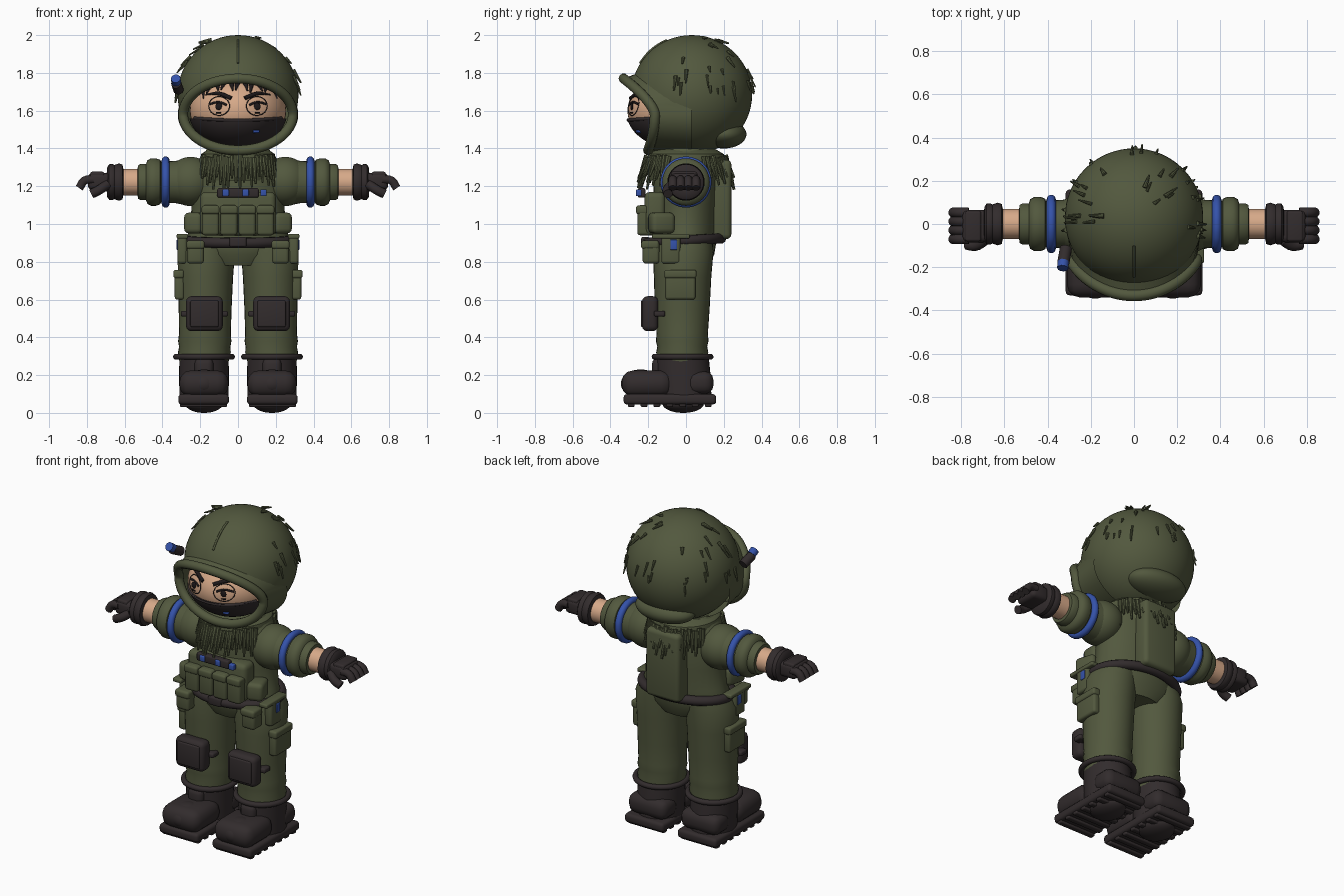
import bpy, bmesh, math, random
from mathutils import Vector, Matrix

random.seed(4)
if "Cube" in bpy.data.objects:
    bpy.data.objects.remove(bpy.data.objects["Cube"])
PARTS = []


def material(name, rgb):
    m = bpy.data.materials.new(name)
    m.use_nodes = True
    m.diffuse_color = (*rgb, 1)
    m.node_tree.nodes["Principled BSDF"].inputs["Base Color"].default_value = (*rgb, 1)
    return m


GREEN = material("olive green", (0.085, 0.098, 0.048))
DARK = material("dark brown", (0.032, 0.025, 0.026))
BLUE = material("blue", (0.035, 0.085, 0.4))
SKIN = material("skin", (0.68, 0.4, 0.25))
BLACK = material("near black", (0.012, 0.009, 0.01))


def add(name, data, mat):
    data.materials.append(mat)
    ob = bpy.data.objects.new(name, data)
    bpy.context.collection.objects.link(ob)
    PARTS.append(ob)
    return ob


def finish(name, bm, mat):
    bmesh.ops.recalc_face_normals(bm, faces=bm.faces)
    me = bpy.data.meshes.new(name)
    bm.to_mesh(me)
    bm.free()
    return add(name, me, mat)


def box(name, c, size, mat, bevel=0.015, rot=(0, 0, 0)):
    bm = bmesh.new()
    bmesh.ops.create_cube(bm, size=1)
    bmesh.ops.scale(bm, vec=size, verts=bm.verts)
    bmesh.ops.bevel(bm, geom=bm.edges[:], offset=bevel, segments=3, profile=0.5, affect='EDGES')
    ob = finish(name, bm, mat)
    ob.location, ob.rotation_euler = c, rot
    return ob


def ball(name, c, r, mat, keep=None, seg=48):
    """Ellipsoid; keep(point) picks the faces that stay."""
    bm = bmesh.new()
    bmesh.ops.create_uvsphere(bm, u_segments=seg, v_segments=seg // 2, radius=1)
    bmesh.ops.transform(bm, matrix=Matrix.Translation(c) @ Matrix.Diagonal((*r, 1)), verts=bm.verts)
    if keep:
        gone = [f for f in bm.faces if not keep(f.calc_center_median())]
        bmesh.ops.delete(bm, geom=gone, context='FACES')
    return finish(name, bm, mat)


def loft(name, rings, mat, axis='z', n=32):
    """Rings of (position, centre u, centre v, radius u, radius v) along an axis."""
    bm, rows = bmesh.new(), []
    for p, cu, cv, ru, rv in rings:
        row = []
        for i in range(n):
            a = math.tau * i / n
            u, v = cu + ru * math.cos(a), cv + rv * math.sin(a)
            row.append(bm.verts.new((u, v, p) if axis == 'z' else (p, u, v)))
        rows.append(row)
    for a, b in zip(rows, rows[1:]):
        for i in range(n):
            bm.faces.new((a[i], a[(i + 1) % n], b[(i + 1) % n], b[i]))
    bm.faces.new(rows[0])
    bm.faces.new(rows[-1])
    return finish(name, bm, mat)


def tube(name, pts, r, mat, closed=False, radii=None):
    cu = bpy.data.curves.new(name, 'CURVE')
    cu.dimensions, cu.bevel_depth, cu.bevel_resolution = '3D', r, 3
    cu.resolution_u, cu.use_fill_caps = 4, True
    sp = cu.splines.new('BEZIER')
    sp.bezier_points.add(len(pts) - 1)
    for i, (bp, p) in enumerate(zip(sp.bezier_points, pts)):
        bp.co, bp.handle_left_type, bp.handle_right_type = p, 'AUTO', 'AUTO'
        bp.radius = radii[i] if radii else 1
    sp.use_cyclic_u = closed
    return add(name, cu, mat)


def cones(name, items, mat):
    """Tapered strands, each given as (base, tip, base radius)."""
    bm = bmesh.new()
    for base, tip, r in items:
        d = tip - base
        m = Matrix.Translation((base + tip) / 2) @ d.to_track_quat('Z', 'Y').to_matrix().to_4x4()
        bmesh.ops.create_cone(bm, cap_ends=True, segments=8, radius1=r, radius2=r * 0.4,
                              depth=d.length, matrix=m)
    return finish(name, bm, mat)


# Hood: open sphere, flared brim and rolled rim
HC, HR = Vector((0, 0.03, 1.685)), (0.32, 0.32, 0.315)
ball("hood", HC, HR, GREEN, lambda p: p.y > -0.02 or (p.x / 0.29) ** 2 + ((p.z - 1.58) / 0.19) ** 2 > 1.1, 64)
rim, brim_bm, rows = [], bmesh.new(), []
for i in range(48):
    t = math.tau * i / 48
    s, c = math.sin(t), math.cos(t)
    y = -0.165 - (0.165 * c ** 1.5 if c > 0 else 0.035 * c * c)
    rim.append(Vector((0.29 * s, y, 1.58 + 0.19 * c)))
    x, z = 0.29 * 1.1 * s, 1.58 + 0.19 * 1.12 * c
    back = HC.y - math.sqrt(max(0.1024 - x * x - (z - HC.z) ** 2, 0))
    rows.append((brim_bm.verts.new(rim[-1]), brim_bm.verts.new((x, back, z))))
for i in range(48):
    a, b = rows[i], rows[(i + 1) % 48]
    brim_bm.faces.new((a[0], b[0], b[1], a[1]))
finish("hood_brim", brim_bm, GREEN)
tube("hood_rim", rim, 0.027, GREEN, True)
ball("hood_nape", (0, 0.2, 1.475), (0.19, 0.12, 0.075), GREEN)
seam = [HC + Vector((0, -0.322 * math.cos(a), 0.317 * math.sin(a))) for a in (0.55, 0.75, 0.95, 1.15)]
tube("hood_seam", seam, 0.006, GREEN)
tufts = []
while len(tufts) < 42:
    a, z = random.uniform(-0.35, math.pi + 0.35), random.uniform(0.05, 0.94)
    k = math.sqrt(1 - z * z)
    n = Vector((k * math.cos(a), k * math.sin(a), z))
    p = HC + n * 0.321
    down = (Vector((0, 0, -1)) + n * (n.z + 0.12)).normalized()
    tufts.append((p, p + down * random.uniform(0.03, 0.085), random.uniform(0.007, 0.012)))
cones("hood_tufts", tufts, GREEN)

# Lamp on the hood
tube("lamp_body", [(-0.315, -0.11, 1.71), (-0.327, -0.18, 1.745)], 0.028, DARK)
tube("lamp_lens", [(-0.327, -0.175, 1.75), (-0.33, -0.205, 1.77)], 0.026, BLUE)

# Face and mask
FC, FR = Vector((0, -0.04, 1.6)), Vector((0.255, 0.27, 0.2))


def on_face(x, z, off=0.0):
    q = 1 - (x / FR.x) ** 2 - ((z - FC.z) / FR.z) ** 2
    return Vector((x, FC.y - FR.y * math.sqrt(max(q, 0)) - off, z))


ball("face", FC, FR, SKIN)
ball("mask", FC, FR * 1.03, DARK, lambda p: p.z < 1.553, 64)
tube("mask_edge", [on_face(x / 10, 1.55 + 0.002 * x * x, 0.004) for x in (-2.3, -1.6, -0.8, 0, 0.8, 1.6, 2.3)],
     0.009, DARK)
box("mask_tag", on_face(0.095, 1.49, 0.009), (0.035, 0.02, 0.014), BLUE, 0.003, (0, 0, 0.35))
for s, side in ((1, "left"), (-1, "right")):
    ring = [on_face(s * 0.1 + 0.055 * math.cos(a / 16 * math.tau), 1.625 + 0.05 * math.sin(a / 16 * math.tau))
            for a in range(16)]
    tube(side + "_eye_outline", ring, 0.0025, BLACK, True)
    tube(side + "_upper_lid", [on_face(s * x, z) for x, z in ((0.06, 1.63), (0.1, 1.645), (0.15, 1.635))], 0.006, BLACK)
    ball(side + "_pupil", on_face(s * 0.1, 1.622), (0.02, 0.008, 0.02), BLACK, seg=16)
    tube(side + "_lower_lid", [on_face(s * 0.09, 1.59), on_face(s * 0.115, 1.59)], 0.004, BLACK)
    tube(side + "_brow", [on_face(s * x, z) for x, z in ((0.035, 1.665), (0.1, 1.69), (0.17, 1.685))], 0.011, BLACK,
         radii=(1.0, 1.0, 0.4))
for i in range(11):
    x = (i - 5) * 0.036
    top = 1.755 - 1.1 * x * x
    tube("hair_lock", [on_face(x, top, 0.004), on_face(x * 1.08 + 0.012 * (-1) ** i, top - random.uniform(0.035, 0.055))],
         0.016, BLACK, radii=(1, 0.25))

# Torso, shawl and its fringe
loft("torso", [(0.78, 0, -0.01, 0.17, 0.13), (0.84, 0, -0.01, 0.27, 0.16), (0.9, 0, -0.01, 0.285, 0.17),
               (0.97, 0, 0, 0.255, 0.165), (1.1, 0, 0, 0.245, 0.17), (1.25, 0, 0, 0.25, 0.175),
               (1.33, 0, 0, 0.22, 0.16), (1.4, 0, 0, 0.16, 0.14)], GREEN)
loft("shawl", [(1.23, 0, 0, 0.19, 0.195), (1.32, 0, 0, 0.205, 0.215), (1.37, 0, 0, 0.195, 0.2), (1.4, 0, 0, 0.15, 0.15)], GREEN)
fringe = []
for face in (-1, 1):
    for i in range(24):
        a = (i / 23 - 0.5) * 2.2
        d = Vector((math.sin(a), face * math.cos(a), 0))
        base = Vector((0.2 * d.x, 0.205 * d.y, 1.365 - random.uniform(0, 0.02)))
        tip = Vector((0.225 * d.x, 0.255 * d.y, random.uniform(1.18, 1.26)))
        fringe.append((base, tip, random.uniform(0.012, 0.018)))
cones("shawl_fringe", fringe, GREEN)

# Vest, pouches, belt and back pack
box("vest_panel", (0, -0.165, 1.055), (0.4, 0.11, 0.23), GREEN, 0.03)
for i in range(4):
    x = (i - 1.5) * 0.097
    box("chest_pouch", (x, -0.215, 1.02), (0.09, 0.085, 0.16), GREEN, 0.016)
    box("pouch_flap", (x, -0.222, 1.075), (0.094, 0.085, 0.045), GREEN, 0.012)
box("chest_radio", (0.0, -0.235, 1.165), (0.22, 0.04, 0.05), DARK, 0.01)
for x in (-0.065, 0.04, 0.135):
    box("chest_tab", (x, -0.25, 1.165), (0.034, 0.03, 0.036), BLUE, 0.006)
belt = [(0.275 * math.sin(a), -0.01 + 0.195 * math.cos(a), 0.912 + 0.012 * math.cos(a))
        for a in (math.tau * i / 24 for i in range(24))]
tube("belt", belt, 0.028, DARK, True)
box("belt_buckle", (0, -0.215, 0.905), (0.09, 0.045, 0.055), DARK, 0.012)
box("back_pack", (0, 0.185, 1.13), (0.23, 0.11, 0.42), GREEN, 0.025)

for s, side in ((1, "left"), (-1, "right")):
    # Side pouches and hip gear
    box(side + "_side_pouch", (s * 0.225, -0.13, 1.005), (0.1, 0.13, 0.11), GREEN, 0.025, (0, 0, s * 0.3))
    box(side + "_hip_pouch", (s * 0.225, -0.185, 0.85), (0.09, 0.09, 0.12), GREEN, 0.018)
    box(side + "_hip_flap", (s * 0.225, -0.19, 0.89), (0.096, 0.095, 0.045), GREEN, 0.014)
    box(side + "_hip_case", (s * 0.295, -0.08, 0.865), (0.05, 0.1, 0.15), GREEN, 0.015)
    box(side + "_hip_strap", (s * 0.295, -0.08, 0.935), (0.06, 0.2, 0.025), GREEN, 0.008)
    box(side + "_hip_tag", (s * 0.318, -0.065, 0.89), (0.014, 0.035, 0.055), BLUE, 0.004)

    # Leg with cargo pocket and knee pad
    loft(side + "_leg", [(z, s * x, y, rx, ry) for z, x, y, rx, ry in (
        (0.27, 0.18, -0.02, 0.13, 0.13), (0.32, 0.178, -0.02, 0.14, 0.138), (0.35, 0.176, -0.02, 0.136, 0.132),
        (0.38, 0.176, -0.02, 0.141, 0.139), (0.42, 0.175, -0.02, 0.137, 0.136), (0.55, 0.174, -0.02, 0.14, 0.145),
        (0.72, 0.172, -0.018, 0.146, 0.152), (0.85, 0.168, -0.015, 0.152, 0.16), (0.93, 0.15, -0.01, 0.13, 0.15))], GREEN)
    box(side + "_cargo_pocket", (s * 0.31, -0.03, 0.675), (0.05, 0.16, 0.15), GREEN, 0.014)
    box(side + "_cargo_flap", (s * 0.314, -0.03, 0.735), (0.056, 0.17, 0.045), GREEN, 0.012)
    box(side + "_knee_pad", (s * 0.178, -0.19, 0.525), (0.195, 0.085, 0.185), DARK, 0.028)
    box(side + "_knee_plate", (s * 0.178, -0.23, 0.525), (0.15, 0.018, 0.14), DARK, 0.008)
    box(side + "_knee_strap", (s * 0.178, -0.14, 0.525), (0.25, 0.06, 0.03), DARK, 0.01)

    # Boot
    cuff = [(s * 0.18 + 0.148 * math.cos(a), -0.018 + 0.148 * math.sin(a), 0.297)
            for a in (math.tau * i / 16 for i in range(16))]
    tube(side + "_boot_cuff", cuff, 0.016, DARK, True)
    loft(side + "_boot_shaft", [(0.08, s * 0.18, -0.01, 0.13, 0.145), (0.2, s * 0.18, -0.015, 0.132, 0.145),
                                (0.3, s * 0.18, -0.02, 0.13, 0.14)], DARK)
    box(side + "_boot_toe", (s * 0.18, -0.205, 0.155), (0.26, 0.27, 0.14), DARK, 0.06)
    ball(side + "_toe_cap", (s * 0.18, -0.24, 0.155), (0.095, 0.105, 0.075), DARK)
    box(side + "_boot_tongue", (s * 0.18, -0.14, 0.235), (0.1, 0.08, 0.11), DARK, 0.03)
    box(side + "_boot_heel", (s * 0.18, 0.07, 0.16), (0.262, 0.15, 0.12), DARK, 0.045)
    box(side + "_boot_sole", (s * 0.182, -0.085, 0.072), (0.268, 0.49, 0.055), DARK, 0.018)
    for i in range(7):
        box(side + "_sole_lug", (s * 0.182, -0.29 + i * 0.068, 0.046), (0.25, 0.036, 0.03), DARK, 0.008)
    ball(side + "_sole_bulge", (s * 0.18, -0.015, 0.05), (0.1, 0.11, 0.05), DARK)

    # Arm: sleeve, band, rolled cuff, wrist
    def arm(part, prof, mat):
        loft(side + part, [(s * x, 0, 1.222, r, r) for x, r in prof], mat, 'x')
    ball(side + "_shoulder", (s * 0.25, 0, 1.225), (0.13, 0.135, 0.13), GREEN)
    arm("_sleeve", ((0.15, 0.11), (0.25, 0.128), (0.33, 0.112), (0.41, 0.108)), GREEN)
    band = [(s * 0.383, 0.115 * math.cos(a), 1.222 + 0.115 * math.sin(a)) for a in (math.tau * i / 16 for i in range(16))]
    tube(side + "_arm_band", band, 0.021, BLUE, True)
    arm("_sleeve_roll", ((0.4, 0.09), (0.412, 0.118), (0.435, 0.126), (0.46, 0.126), (0.48, 0.115), (0.487, 0.096),
                         (0.515, 0.096), (0.53, 0.088), (0.532, 0.06)), GREEN)
    arm("_wrist", ((0.5, 0.07), (0.65, 0.07)), SKIN)

    # Glove
    arm("_glove_cuff", ((0.607, 0.07), (0.612, 0.092), (0.63, 0.099), (0.648, 0.093), (0.655, 0.09),
                        (0.665, 0.096), (0.682, 0.094), (0.692, 0.08), (0.695, 0.05)), DARK)
    box(side + "_palm", (s * 0.735, -0.01, 1.225), (0.12, 0.15, 0.09), DARK, 0.025)
    box(side + "_knuckle_guard", (s * 0.745, -0.01, 1.262), (0.075, 0.14, 0.03), DARK, 0.01)
    for i in range(4):
        y = -0.07 + i * 0.041
        tube(side + "_finger", [(s * 0.765, y, 1.235), (s * 0.812, y, 1.23), (s * 0.84, y, 1.19)], 0.023, DARK)
    tube(side + "_thumb", [(s * 0.69, -0.075, 1.21), (s * 0.735, -0.1, 1.18), (s * 0.775, -0.095, 1.16)], 0.025, DARK)

# Turn curves into meshes and shade
bpy.ops.object.select_all(action='DESELECT')
for ob in PARTS:
    ob.select_set(True)
bpy.context.view_layer.objects.active = next(o for o in PARTS if o.type == 'CURVE')
bpy.ops.object.convert(target='MESH')
bpy.ops.object.shade_smooth_by_angle(angle=math.radians(42))
